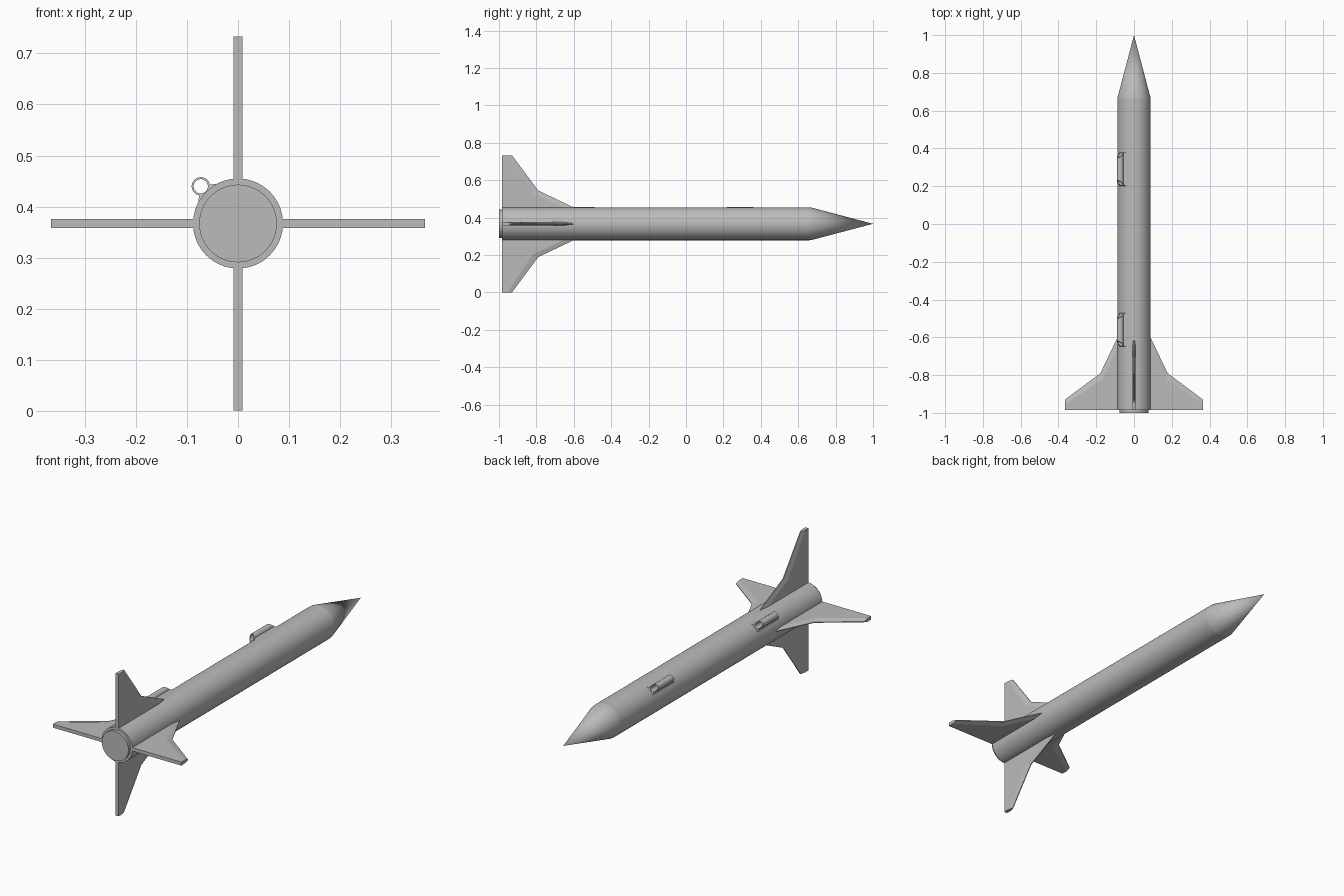
import bpy, bmesh, math
from mathutils import Matrix, Vector

cube = bpy.data.objects.get("Cube")
if cube:
    bpy.data.objects.remove(cube)

AXIS_Z = 0.367
R = 0.088

grey = bpy.data.materials.new("plain grey")
grey.use_nodes = True
colour = (0.5, 0.5, 0.5, 1)
grey.diffuse_color = colour
grey.node_tree.nodes["Principled BSDF"].inputs["Base Color"].default_value = colour


def make(name, verts, faces, angle=0, smooth=False):
    """Mesh object, turned about the rocket's long axis and lifted onto it."""
    mesh = bpy.data.meshes.new(name)
    mesh.from_pydata(verts, [], faces)
    mesh.transform(Matrix.Translation((0, 0, AXIS_Z)) @ Matrix.Rotation(angle, 4, 'Y'))
    bm = bmesh.new()
    bm.from_mesh(mesh)
    bmesh.ops.remove_doubles(bm, verts=bm.verts, dist=1e-5)
    bmesh.ops.recalc_face_normals(bm, faces=bm.faces)
    bm.to_mesh(mesh)
    bm.free()
    mesh.materials.append(grey)
    obj = bpy.data.objects.new(name, mesh)
    bpy.context.collection.objects.link(obj)
    if smooth:
        bpy.ops.object.select_all(action='DESELECT')
        obj.select_set(True)
        bpy.context.view_layer.objects.active = obj
        bpy.ops.object.shade_smooth_by_angle(angle=math.radians(30))
    return obj


def lathe(name, profile, n=64):
    """Revolve (radius, y) points about the y axis."""
    verts = [(r * math.sin(2 * math.pi * i / n), y, r * math.cos(2 * math.pi * i / n))
             for r, y in profile for i in range(n)]
    faces = [(k * n + i, k * n + (i + 1) % n, (k + 1) * n + (i + 1) % n, (k + 1) * n + i)
             for k in range(len(profile) - 1) for i in range(n)]
    for k in (0, len(profile) - 1):
        if profile[k][0] > 0:
            faces.append([k * n + i for i in range(n)])
    make(name, verts, faces, smooth=True)


# Body, nose and motor
lathe("body_tube", [(R, -0.985), (R, 0.66)])
lathe("nose_cone", [(R, 0.66), (0.087, 0.67), (0, 1.0)])
lathe("motor", [(0.076, -1.0), (0.076, -0.97)])


# Four swept fins with a chamfered leading edge
def fin(name, angle):
    edge = [(0.366, -0.93), (0.178, -0.79), (0.085, -0.595)]
    inner = [(0.366, -0.955), (0.165, -0.82), (0.085, -0.65)]
    rear = [(0.366, -0.985), (0.165, -0.985), (0.085, -0.985)]
    t = 0.009
    verts = [(s * w, y, r) for row, s, w in
             ((rear, -1, t), (inner, -1, t), (edge, -1, 0.002),
              (edge, 1, 0.002), (inner, 1, t), (rear, 1, t)) for r, y in row]
    faces = [(a * 3 + i, a * 3 + i + 1, b * 3 + i + 1, b * 3 + i)
             for a in range(6) for b in [(a + 1) % 6] for i in range(2)]
    faces += [[a * 3 + end for a in range(6)] for end in (0, 2)]
    make(name, verts, faces, angle)


for i, side in enumerate(("top", "left", "bottom", "right")):
    fin(side + "_fin", i * math.pi / 2)


# Launch lugs: slant-ended tubes on flared feet, on the upper right of the body
def end_y(height, centre, sign):
    half = 0.09 - 0.03 * max(0, height - 0.085) / 0.036
    return centre + sign * half


def lug(name, centre):
    n, mid, angle = 24, 0.103, -math.pi / 4
    verts = []
    for radius, sign in ((0.018, -1), (0.018, 1), (0.014, 1), (0.014, -1)):
        for i in range(n):
            a = 2 * math.pi * i / n
            h = mid + radius * math.cos(a)
            verts.append((radius * math.sin(a), end_y(h, centre, sign), h))
    faces = [(k * n + i, k * n + (i + 1) % n, (k + 1) % 4 * n + (i + 1) % n, (k + 1) % 4 * n + i)
             for k in range(4) for i in range(n)]
    make(name + "_tube", verts, faces, angle, smooth=True)

    section = [(-0.028, 0.082), (-0.015, 0.093), (0, 0.0865), (0.015, 0.093), (0.028, 0.082)]
    m = len(section)
    verts = [(x, end_y(h, centre, s), h) for s in (-1, 1) for x, h in section]
    faces = [(i, (i + 1) % m, m + (i + 1) % m, m + i) for i in range(m)]
    faces += [range(m), range(m, 2 * m)]
    make(name + "_foot", verts, [tuple(f) for f in faces], angle)


lug("forward_lug", 0.29)
lug("rear_lug", -0.56)
